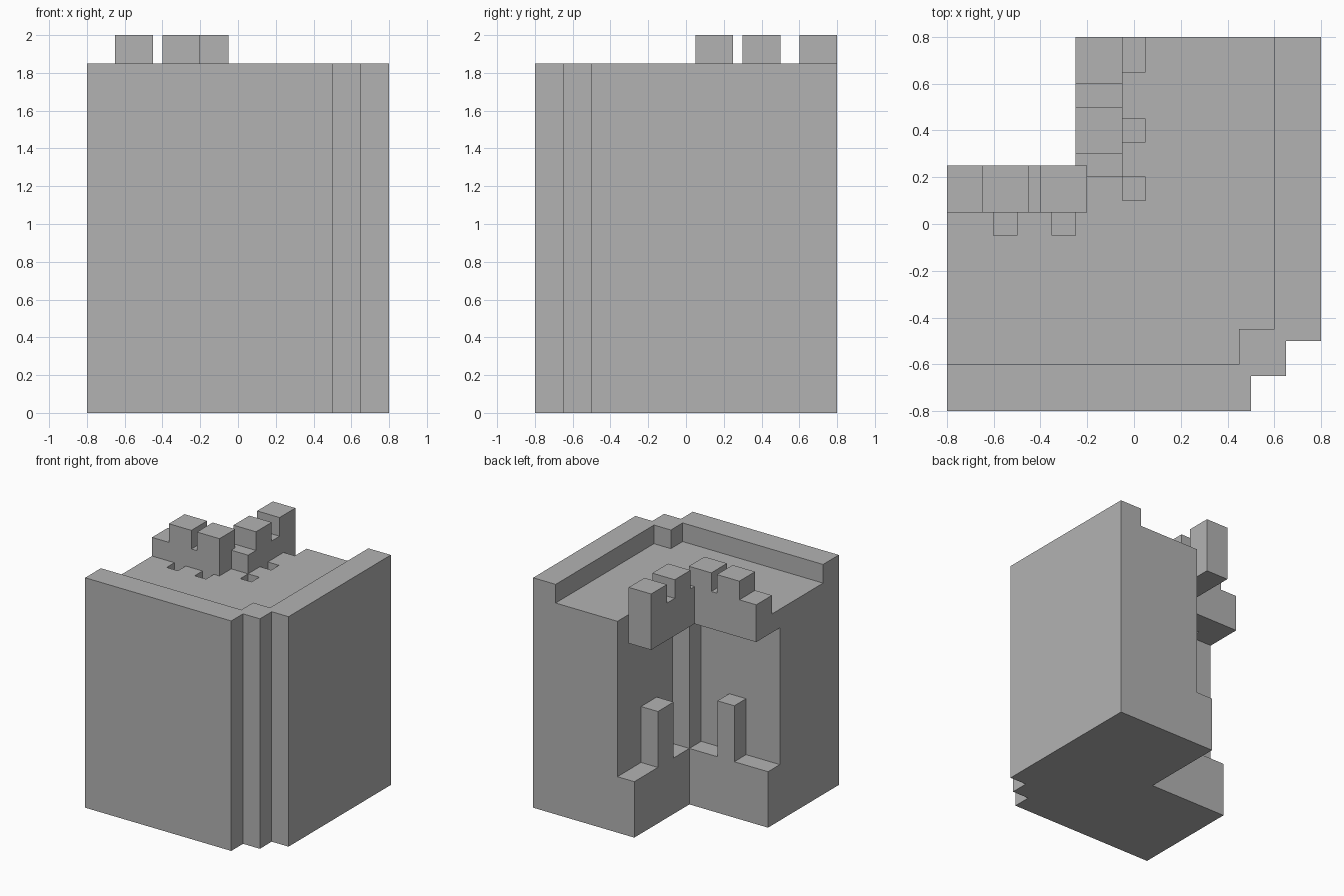
import bpy
import bmesh

old = bpy.data.objects.get("Cube")
if old:
    bpy.data.objects.remove(old, do_unlink=True)

stone = bpy.data.materials.new("grey stone")
stone.use_nodes = True
GREY = (0.45, 0.45, 0.45, 1)
stone.diffuse_color = GREY
stone.node_tree.nodes["Principled BSDF"].inputs["Base Color"].default_value = GREY


def prism(name, outline, z0, z1):
    """Upright solid with the given floor plan."""
    bm = bmesh.new()
    base = bm.faces.new([bm.verts.new((x, y, z0)) for x, y in outline])
    top = bmesh.ops.extrude_face_region(bm, geom=[base])["geom"]
    for v in top:
        if isinstance(v, bmesh.types.BMVert):
            v.co.z = z1
    bmesh.ops.recalc_face_normals(bm, faces=bm.faces)
    mesh = bpy.data.meshes.new(name)
    bm.to_mesh(mesh)
    bm.free()
    mesh.materials.append(stone)
    obj = bpy.data.objects.new(name, mesh)
    bpy.context.collection.objects.link(obj)
    return obj


# Solid block with stepped front corner and the back right quarter left out
tower = prism("castle_tower", [
    (-.8, -.8), (.5, -.8), (.5, -.65), (.65, -.65), (.65, -.5), (.8, -.5),
    (.8, .8), (-.25, .8), (-.25, .25), (-.8, .25)], 0, 2)
cutters = []


def cut(outline, z0, z1):
    cutter = prism("cutter", outline, z0, z1)
    cutter.hide_render = True
    cutters.append(cutter)
    mod = tower.modifiers.new("cut", "BOOLEAN")
    mod.operation = "DIFFERENCE"
    mod.solver = "EXACT"
    mod.object = cutter


def cut_box(x0, x1, y0, y1, z0, z1):
    cut([(x0, y0), (x1, y0), (x1, y1), (x0, y1)], z0, z1)


# Inner line of the battlements, then the rim top and the sunken roof deck
inner = [(-1, .05), (-.2, .05), (-.2, .2), (-.05, .2), (-.05, 1)]
cut(inner + [(1, 1), (1, -1), (-1, -1)], 1.85, 3)
cut(inner + [(.6, 1), (.6, -.45), (.45, -.45), (.45, -.6), (-1, -.6)], 1.7, 3)

# Gaps between the merlons
for x0, x1 in ((-1, -.65), (-.45, -.4)):
    cut_box(x0, x1, 0, .4, 1.85, 3)
cut_box(-.2, 0, .1, .3, 1.85, 3)
for y0, y1 in ((.25, .3), (.5, .6)):
    cut_box(-.3, 0, y0, y1, 1.85, 3)

# Open space below the overhanging battlements
cut_box(-1, -.1, .1, 1, -1, 1.55)

# Alcoves above the plinth, leaving a short pillar in each
for y0, y1, z0 in ((.1, .3, .45), (.5, 1, .45), (.1, 1, .9)):
    cut_box(-.2, .05, y0, y1, z0, 1.55)
for x0, x1, z0 in ((-.35, -.1, .45), (-1, -.5, .45), (-1, -.1, .9)):
    cut_box(x0, x1, -.05, .2, z0, 1.55)

# Drop holes in the deck behind the battlements
for y0, y1 in ((.1, .2), (.35, .45), (.65, 1)):
    cut_box(-.05, .05, y0, y1, 1.2, 1.8)
for x0, x1 in ((-.6, -.5), (-.35, -.25)):
    cut_box(x0, x1, -.05, .05, 1.2, 1.8)

# Bake the cuts and tidy the flat faces
bpy.context.view_layer.update()
deps = bpy.context.evaluated_depsgraph_get()
carved = bpy.data.meshes.new_from_object(tower.evaluated_get(deps))
tower.modifiers.clear()
tower.data = carved
for cutter in cutters:
    bpy.data.objects.remove(cutter, do_unlink=True)
bm = bmesh.new()
bm.from_mesh(carved)
bmesh.ops.remove_doubles(bm, verts=bm.verts, dist=.0005)
bmesh.ops.dissolve_limit(bm, angle_limit=.01, verts=bm.verts, edges=bm.edges)
for f in bm.faces:
    f.material_index = 0
    f.smooth = False
bm.to_mesh(carved)
bm.free()
carved.materials.clear()
carved.materials.append(stone)
